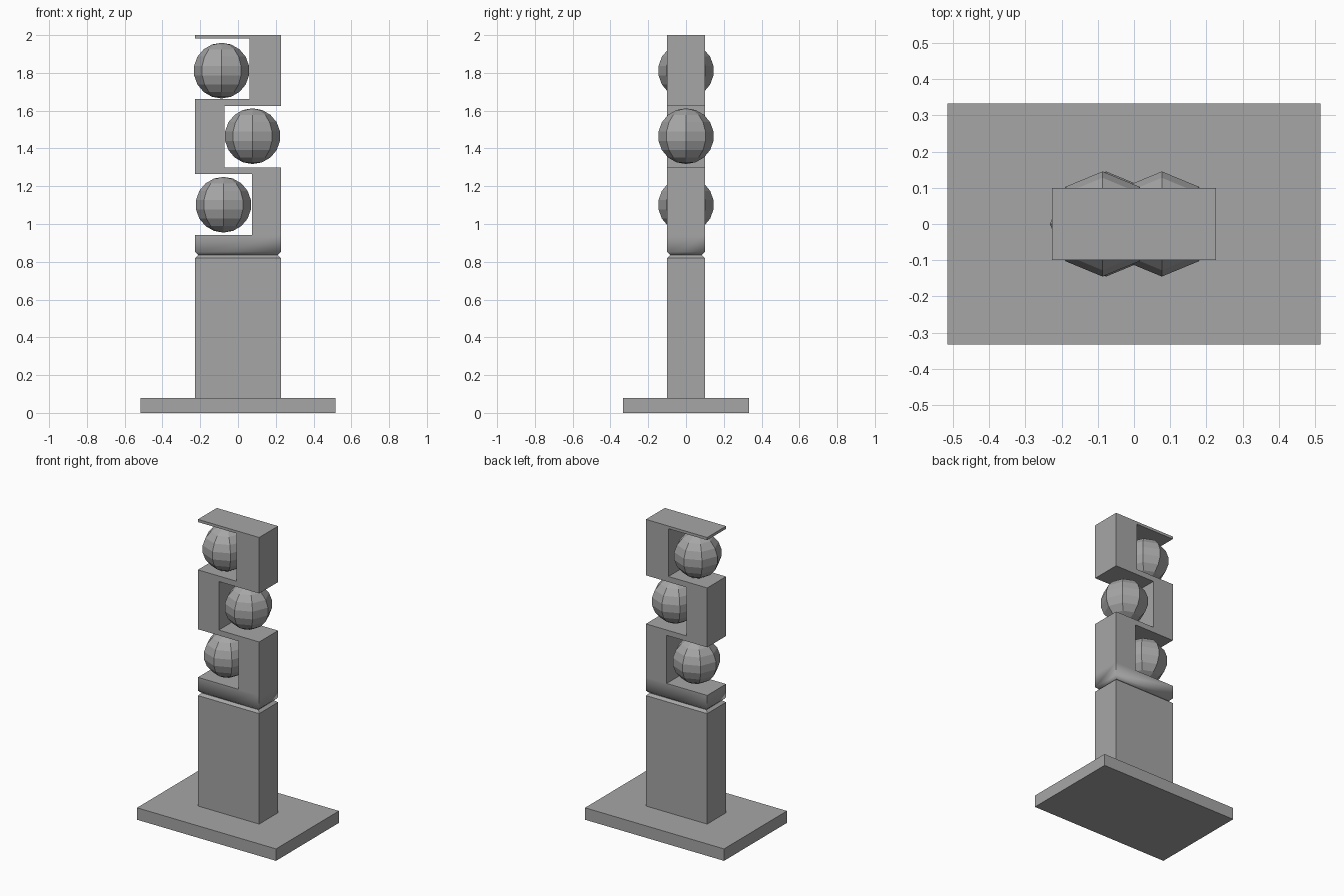
import bpy
import bmesh

old = bpy.data.objects.get("Cube")
if old:
    bpy.data.objects.remove(old, do_unlink=True)

grey = bpy.data.materials.new("plain grey")
grey.use_nodes = True
colour = (0.38, 0.38, 0.38, 1)
grey.diffuse_color = colour
grey.node_tree.nodes["Principled BSDF"].inputs["Base Color"].default_value = colour

HALF_W, HALF_D = 0.227, 0.1


def add_object(name, bm):
    bmesh.ops.recalc_face_normals(bm, faces=bm.faces)
    mesh = bpy.data.meshes.new(name)
    bm.to_mesh(mesh)
    bm.free()
    mesh.materials.append(grey)
    obj = bpy.data.objects.new(name, mesh)
    bpy.context.collection.objects.link(obj)
    return obj


def loft(name, levels):
    """Stack of rectangles given as (half width, half depth, z)."""
    bm = bmesh.new()
    rings = [[bm.verts.new((sx * w, sy * d, z))
              for sx, sy in ((-1, -1), (1, -1), (1, 1), (-1, 1))]
             for w, d, z in levels]
    for low, high in zip(rings, rings[1:]):
        for i in range(4):
            j = (i + 1) % 4
            bm.faces.new((low[i], low[j], high[j], high[i]))
    bm.faces.new(rings[0][::-1])
    bm.faces.new(rings[-1])
    return add_object(name, bm)


# Base plate
loft("base_plate", [(0.515, 0.333, 0), (0.515, 0.333, 0.08)])

# Column with a notch around it below the collar
notch = 0.017
column = loft("column", [
    (HALF_W, HALF_D, 0.08), (HALF_W, HALF_D, 0.82),
    (HALF_W - notch, HALF_D - notch, 0.835),
    (HALF_W, HALF_D, 0.852), (HALF_W, HALF_D, 0.942)])
bpy.ops.object.select_all(action='DESELECT')
column.select_set(True)
bpy.context.view_layer.objects.active = column
bpy.ops.object.shade_smooth_by_angle(angle=1.05)
for face in column.data.polygons:
    if face.center.z < 0.835 or abs(face.normal.z) > 0.9:
        face.use_smooth = False

# Zigzag frame: one outline with slots open to alternate sides
outline = [
    (HALF_W, 0.942), (HALF_W, 1.30), (-0.072, 1.30), (-0.072, 1.625),
    (HALF_W, 1.625), (HALF_W, 2.0), (-HALF_W, 2.0), (-HALF_W, 1.982),
    (0.06, 1.982), (0.06, 1.662), (-HALF_W, 1.662), (-HALF_W, 1.264),
    (0.073, 1.264), (0.073, 0.942)]
bm = bmesh.new()
face = bm.faces.new([bm.verts.new((x, -HALF_D, z)) for x, z in outline])
extruded = bmesh.ops.extrude_face_region(bm, geom=[face])
moved = [v for v in extruded["geom"] if isinstance(v, bmesh.types.BMVert)]
bmesh.ops.translate(bm, verts=moved, vec=(0, 2 * HALF_D, 0))
add_object("zigzag_frame", bm)

# Faceted balls in the slots
for name, x, z in (("lower_ball", -0.077, 1.102),
                   ("middle_ball", 0.077, 1.465),
                   ("upper_ball", -0.087, 1.812)):
    bm = bmesh.new()
    bmesh.ops.create_uvsphere(bm, u_segments=8, v_segments=9, radius=0.1475)
    ball = add_object(name, bm)
    ball.location = (x, 0, z)
